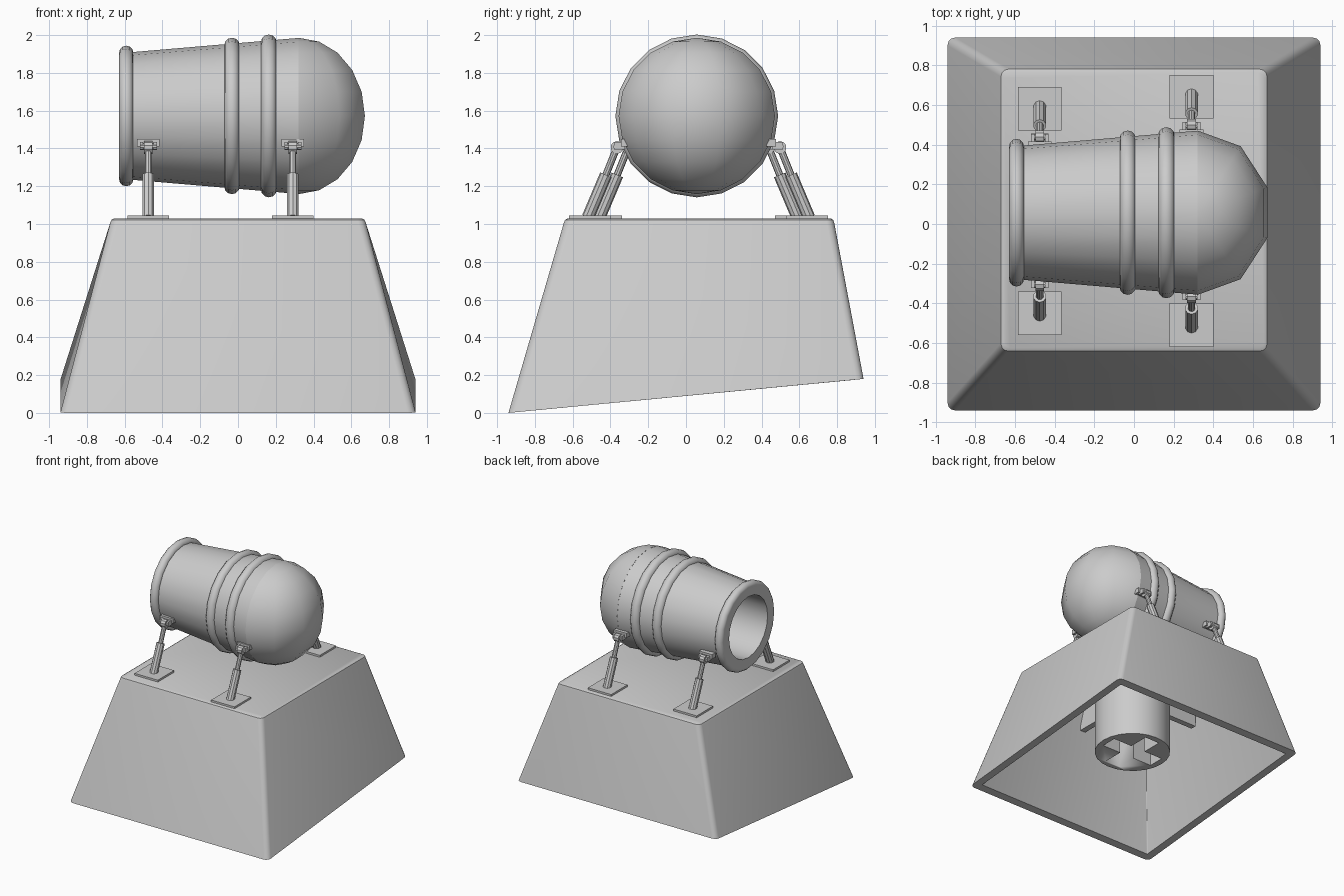
import bpy, bmesh
from math import sin, cos, pi, radians
from mathutils import Vector, Matrix

if "Cube" in bpy.data.objects:
    bpy.data.objects.remove(bpy.data.objects["Cube"])

CY, CZ = 0.057, 1.572      # barrel axis


def finish(name, bm, angle=35):
    bmesh.ops.remove_doubles(bm, verts=bm.verts, dist=1e-5)
    bmesh.ops.recalc_face_normals(bm, faces=bm.faces)
    me = bpy.data.meshes.new(name)
    bm.to_mesh(me)
    bm.free()
    ob = bpy.data.objects.new(name, me)
    bpy.context.collection.objects.link(ob)
    bpy.ops.object.select_all(action='DESELECT')
    ob.select_set(True)
    bpy.context.view_layer.objects.active = ob
    bpy.ops.object.shade_smooth_by_angle(angle=radians(angle))
    return ob


def skin(bm, rows, close_u=True, close_v=False, cap=False):
    """Join rows of points into a quad surface."""
    vs = [[bm.verts.new(p) for p in r] for r in rows]
    n, m = len(vs), len(vs[0])
    for i in range(n if close_v else n - 1):
        for j in range(m if close_u else m - 1):
            a, b = vs[i], vs[(i + 1) % n]
            k = (j + 1) % m
            bm.faces.new((a[j], a[k], b[k], b[j]))
    if cap:
        bm.faces.new(vs[0])
        bm.faces.new(vs[-1])


def lathe(name, profile, closed=False, cap=False, seg=20, angle=35):
    """Spin (x, radius) points about the barrel axis."""
    bm = bmesh.new()
    rows = [[(x, CY + r * sin(2 * pi * i / seg), CZ + r * cos(2 * pi * i / seg))
             for i in range(seg)] for x, r in profile]
    skin(bm, rows, close_v=closed, cap=cap)
    return finish(name, bm, angle)


def rounded(hx, y0, y1, r, z0, z1):
    """Rounded rectangle whose height runs from z0 (front) to z1 (back)."""
    pts = []
    for k, (sx, y) in enumerate(((1, y1 - r), (-1, y1 - r), (-1, y0 + r), (1, y0 + r))):
        for i in range(4):
            a = (k + i / 3) * pi / 2
            py = y + r * sin(a)
            pts.append((sx * (hx - r) + r * cos(a), py, z0 + (z1 - z0) * (py - y0) / (y1 - y0)))
    return pts


def box(bm, c, s):
    bmesh.ops.create_cube(bm, size=1, matrix=Matrix.Translation(c) @ Matrix.Diagonal((*s, 1)))


def rod(bm, a, b, r, seg=10):
    a, b = Vector(a), Vector(b)
    d = b - a
    m = Matrix.Translation((a + b) / 2) @ d.to_track_quat('Z', 'Y').to_matrix().to_4x4()
    bmesh.ops.create_cone(bm, cap_ends=True, segments=seg, radius1=r, radius2=r,
                          depth=d.length, matrix=m)


# hollow tapered base with slanted bottom
bm = bmesh.new()
skin(bm, [rounded(.655, -.625, .765, .03, 1.03, 1.03),
          rounded(.670, -.640, .780, .035, 1.022, 1.022),
          rounded(.677, -.647, .785, .04, 1.005, 1.005),
          rounded(.940, -.940, .940, .04, .0, .18),
          rounded(.872, -.872, .872, .006, .007, .173),
          rounded(.625, -.595, .735, .006, .93, .93)], cap=True)
finish("base_shell", bm)

# mounting stem with a cross-shaped socket
SY = -.02
bm = bmesh.new()
rod(bm, (0, SY, .26), (0, SY, .95), .305, 24)
stem = finish("stem", bm)
cutters = []
for s in ((.5, .14, .8), (.14, .5, .8)):
    bm = bmesh.new()
    box(bm, (0, SY, .26), s)
    cut = finish("socket_cutter", bm)
    cut.hide_render = True
    cutters.append(cut)
    mod = stem.modifiers.new("socket", 'BOOLEAN')
    mod.operation, mod.object, mod.solver = 'DIFFERENCE', cut, 'EXACT'
bpy.context.view_layer.objects.active = stem
for mod in list(stem.modifiers):
    if mod.type == 'BOOLEAN':
        bpy.ops.object.modifier_apply(modifier=mod.name)
for cut in cutters:
    bpy.data.objects.remove(cut)

# ribs between stem and inner walls
bm = bmesh.new()
for s in (-1, 1):
    box(bm, (s * .46, SY, .835), (.37, .05, .21))
    box(bm, (0, s * .46 + (.06 if s > 0 else 0), .835), (.05, .37, .21))
finish("stem_ribs", bm)

# barrel: bore, lip and flared outside
lathe("barrel", [(.10, 0), (.10, .26), (-.628, .26), (-.628, .335),
                 (-.56, .338), (.32, .413)])

# raised bands
for name, x, major, minor in (("muzzle_band", -.592, .334, .038),
                              ("middle_band", -.032, .373, .041),
                              ("rear_band", .163, .389, .042)):
    lathe(name, [(x + minor * cos(2 * pi * i / 12), major + minor * sin(2 * pi * i / 12))
                 for i in range(12)], closed=True, angle=50)

# rounded rear end: half sphere with upright poles
bm = bmesh.new()
rows = []
for i in range(11):
    p = radians(-90 + 18 * i)
    rows.append([(.32 + .37 * cos(p) * cos(t), CY + .414 * cos(p) * sin(t), CZ + .414 * sin(p))
                 for t in (radians(-90 + 36 * j) for j in range(6))])
skin(bm, rows, close_u=False)
bmesh.ops.dissolve_degenerate(bm, dist=1e-4, edges=bm.edges)
finish("barrel_dome", bm, 60)

# four struts, mirrored front and back
for side, s in (("front", -1), ("back", 1)):
    for end, x, off in (("muzzle", -.475, 0), ("rear", .29, .06)):
        y = lambda d: .066 + s * (d + off)
        low, mid, top = (x, y(.525), 1.035), (x, y(.430), 1.26), (x, y(.372), 1.405)
        bm = bmesh.new()
        box(bm, (x, y(.515), 1.037), (.22, .22, .018))
        finish(f"{side}_{end}_foot_plate", bm)
        bm = bmesh.new()
        rod(bm, low, mid, .033)
        rod(bm, mid, top, .019)
        rod(bm, (x - .022, top[1], 1.405), (x + .022, top[1], 1.405), .034)
        rod(bm, (x - .045, top[1], 1.41), (x + .045, top[1], 1.41), .018)
        finish(f"{side}_{end}_strut", bm)
        bm = bmesh.new()
        box(bm, (x, y(.325), 1.43), (.12, .05, .04))
        for k in (-.036, .036):
            box(bm, (x + k, y(.358), 1.415), (.018, .06, .04))
        finish(f"{side}_{end}_bracket", bm)
